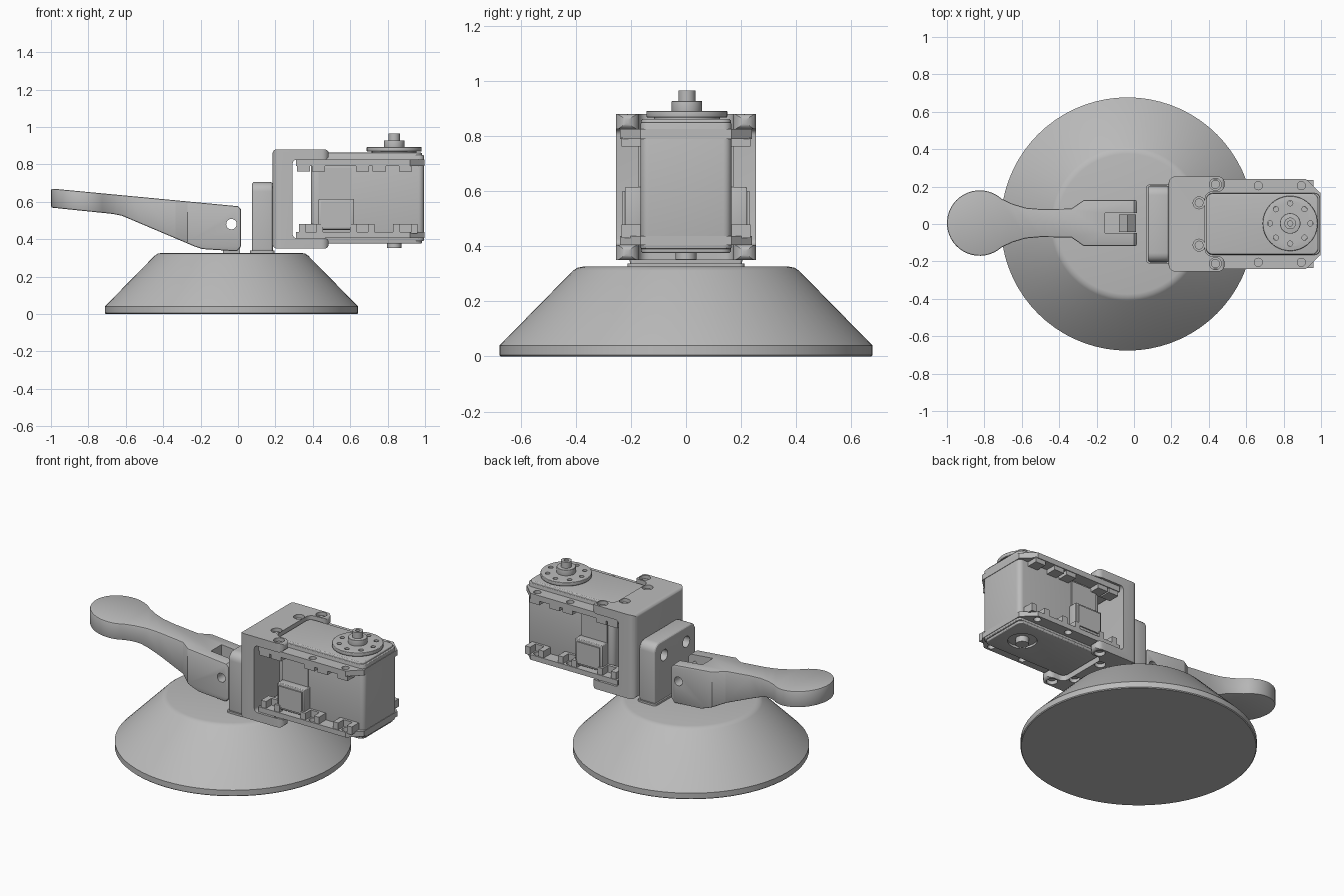
import bpy, bmesh, math
from mathutils import Vector

if "Cube" in bpy.data.objects:
    bpy.data.objects.remove(bpy.data.objects["Cube"], do_unlink=True)

COLOR = (0.5, 0.5, 0.5, 1)
grey = bpy.data.materials.new("plain grey")
grey.use_nodes = True
grey.diffuse_color = COLOR
grey.node_tree.nodes["Principled BSDF"].inputs["Base Color"].default_value = COLOR
AXES = {"x": lambda u, v, w: (w, u, v),
        "y": lambda u, v, w: (u, w, v),
        "z": lambda u, v, w: (u, v, w)}
parts = []


def bake(ob):
    """Apply all modifiers on an object."""
    dg = bpy.context.evaluated_depsgraph_get()
    ob.data = bpy.data.meshes.new_from_object(ob.evaluated_get(dg))
    ob.modifiers.clear()


def prism(name, pts, axis, lo, hi, corner=0, edge=0):
    """Extrude an outline; corner rounds the outline, edge softens every edge."""
    bm = bmesh.new()
    a = [bm.verts.new(AXES[axis](u, v, lo)) for u, v in pts]
    b = [bm.verts.new(AXES[axis](u, v, hi)) for u, v in pts]
    n = len(pts)
    bm.faces.new(a)
    bm.faces.new(b[::-1])
    for i in range(n):
        bm.faces.new((a[i], b[i], b[(i + 1) % n], a[(i + 1) % n]))
    if corner:
        sides = [bm.edges.get((p, q)) for p, q in zip(a, b)]
        bmesh.ops.bevel(bm, geom=sides, offset=corner, segments=5, profile=0.5,
                        affect="EDGES", clamp_overlap=True)
    bmesh.ops.recalc_face_normals(bm, faces=bm.faces)
    me = bpy.data.meshes.new(name)
    bm.to_mesh(me)
    bm.free()
    me.materials.append(grey)
    ob = bpy.data.objects.new(name, me)
    bpy.context.collection.objects.link(ob)
    if edge:
        m = ob.modifiers.new("soften", "BEVEL")
        m.width, m.segments, m.limit_method = edge, 3, "ANGLE"
        m.angle_limit = math.radians(40)
        bake(ob)
    parts.append(ob)
    return ob


def box(name, x, y, z, corner=0, edge=0, axis="z"):
    u, v, w = {"z": (x, y, z), "y": (x, z, y), "x": (y, z, x)}[axis]
    pts = [(u[0], v[0]), (u[1], v[0]), (u[1], v[1]), (u[0], v[1])]
    return prism(name, pts, axis, w[0], w[1], corner, edge)


def disc(name, u, v, r, lo, hi, axis="z", n=32, edge=0):
    pts = [(u + r * math.cos(math.tau * i / n), v + r * math.sin(math.tau * i / n))
           for i in range(n)]
    return prism(name, pts, axis, lo, hi, 0, edge)


def carve(ob, tool, mode="DIFFERENCE"):
    """Boolean a tool into an object, then discard the tool."""
    m = ob.modifiers.new("carve", "BOOLEAN")
    m.operation, m.solver, m.object = mode, "EXACT", tool
    bpy.context.view_layer.update()
    bake(ob)
    parts.remove(tool)
    bpy.data.objects.remove(tool, do_unlink=True)


def hole(ob, u, v, r, lo, hi, axis="z"):
    carve(ob, disc("hole_cutter", u, v, r, lo, hi, axis, 20))


# Suction pad, turned from a profile
bm = bmesh.new()
profile = [(0.672, 0), (0.677, 0.005), (0.677, 0.04), (0.41, 0.312), (0.395, 0.322), (0.375, 0.326)]
N = 72
rings = [[bm.verts.new((-0.035 + r * math.cos(math.tau * i / N), r * math.sin(math.tau * i / N), z))
          for i in range(N)] for r, z in profile]
for a, b in zip(rings, rings[1:]):
    for i in range(N):
        j = (i + 1) % N
        bm.faces.new((a[i], a[j], b[j], b[i]))
bm.faces.new(rings[0][::-1])
bm.faces.new(rings[-1])
me = bpy.data.meshes.new("suction_pad")
bm.to_mesh(me)
bm.free()
me.materials.append(grey)
pad = bpy.data.objects.new("suction_pad", me)
bpy.context.collection.objects.link(pad)
parts.append(pad)

# Lever: plan outline intersected with the side profile
head = [(-0.825 + 0.175 * math.cos(math.radians(a)), 0.005 + 0.175 * math.sin(math.radians(a)))
        for a in range(48, 313, 8)]
upper = [(0.015, 0.127), (-0.27, 0.127), (-0.335, 0.082), (-0.5, 0.08), (-0.58, 0.087), (-0.65, 0.108)]
lower = [(x, 0.01 - y) for x, y in reversed(upper)]
lever = prism("lever", upper + head + lower, "z", 0.2, 0.8)
side = [(-1.01, 0.671), (-0.96, 0.667), (0.0, 0.576), (0.015, 0.56), (0.015, 0.36), (-0.005, 0.335),
        (-0.19, 0.347), (-0.23, 0.36), (-0.62, 0.525), (-0.67, 0.535), (-1.01, 0.57)]
carve(lever, prism("side_cutter", side, "y", -0.3, 0.3), "INTERSECT")
m = lever.modifiers.new("soften", "BEVEL")
m.width, m.segments, m.limit_method, m.angle_limit = 0.008, 2, "ANGLE", math.radians(50)
bake(lever)
carve(lever, box("slot_cutter", (-0.155, 0.1), (-0.048, 0.058), (0.2, 0.8)))
hole(lever, -0.035, 0.48, 0.028, -0.3, 0.3, "y")

# Stud the lever pivots on
stud = prism("pivot_stud", [(-0.08, 0.31), (0.012, 0.31), (0.012, 0.50), (-0.034, 0.545), (-0.08, 0.50)],
             "y", -0.042, 0.052)
hole(stud, -0.035, 0.48, 0.028, -0.3, 0.3, "y")

# Upright mounting plate with two holes
plate = box("mounting_plate", (0.075, 0.186), (-0.205, 0.205), (0.3, 0.705), 0.05, 0.012, "x")
box("plate_foot", (0.065, 0.195), (-0.212, 0.212), (0.32, 0.338), 0.02)
for s in (-1, 1):
    hole(plate, s * 0.11, 0.61, 0.035, 0, 0.17, "x")

# C-shaped bracket: side profile intersected with a forked plan
c_shape = [(0.185, 0.35), (0.485, 0.35), (0.485, 0.405), (0.292, 0.405),
           (0.292, 0.825), (0.485, 0.825), (0.485, 0.88), (0.185, 0.88)]
bracket = prism("bracket", c_shape, "y", -0.255, 0.255, 0.022)
fork = [(0.185, -0.255), (0.485, -0.255), (0.485, -0.172), (0.38, -0.172),
        (0.38, 0.172), (0.485, 0.172), (0.485, 0.255), (0.185, 0.255)]
carve(bracket, prism("fork_cutter", fork, "z", 0.3, 0.95, 0.038), "INTERSECT")
# The web is kept solid by the open front of the fork; only the arms are drilled
for s in (-1, 1):
    for x, y in ((0.435, 0.212), (0.348, 0.113)):
        for z0, z1, b0, b1 in ((0.81, 0.9, 0.82, 0.862), (0.33, 0.42, 0.368, 0.41)):
            hole(bracket, x, s * y, 0.032, z0, z1)
            disc("bracket_screw", x, s * y, 0.024, b0, b1, n=12)

# Motor body with end caps
box("motor_body", (0.39, 0.995), (-0.165, 0.165), (0.39, 0.85), 0.03, 0.006)
box("motor_top_cap", (0.385, 0.985), (-0.163, 0.163), (0.81, 0.862), 0.035, 0.008)
bottom_cap = box("motor_bottom_cap", (0.385, 0.985), (-0.163, 0.163), (0.376, 0.42), 0.035, 0.008)
hole(bottom_cap, 0.835, 0, 0.085, 0.36, 0.39)

# Flanges with chamfered corners and through holes
outline = [(0.31, -0.24), (0.92, -0.24), (0.998, -0.165),
           (0.998, 0.165), (0.92, 0.24), (0.31, 0.24)]
for name, z0, z1 in (("top_flange", 0.79, 0.825), ("bottom_flange", 0.405, 0.437)):
    flange = prism(name, outline, "z", z0, z1)
    for s in (-1, 1):
        for x in (0.665, 0.895):
            hole(flange, x, s * 0.205, 0.022, 0.3, 0.9)

# Side details on both faces of the motor
for s in (-1, 1):
    def span(a, b):
        return tuple(sorted((s * a, s * b)))
    box("connector", (0.43, 0.62), span(0.16, 0.222), (0.45, 0.615), 0, 0.006)
    box("connector_rim", (0.445, 0.605), span(0.16, 0.23), (0.465, 0.6))
    box("side_panel", (0.43, 0.61), span(0.16, 0.173), (0.61, 0.78))
    for x in (0.35, 0.43, 0.665, 0.755, 0.895):
        box("top_tab", (x - 0.035, x + 0.035), span(0.16, 0.235), (0.762, 0.795))
    for x in (0.39, 0.665, 0.895):
        nut = box("nut_seat", (x - 0.065, x + 0.065), span(0.16, 0.235), (0.43, 0.48))
        carve(nut, box("notch_cutter", (x - 0.03, x + 0.03), span(0.18, 0.3), (0.42, 0.5)))

# Output horn, shaft and rear bearing
disc("horn_seat", 0.835, 0.003, 0.12, 0.855, 0.872)
horn = disc("output_horn", 0.835, 0.003, 0.147, 0.868, 0.892, n=48, edge=0.004)
for i in range(8):
    a = math.tau * i / 8
    hole(horn, 0.835 + 0.108 * math.cos(a), 0.003 + 0.108 * math.sin(a), 0.014, 0.85, 0.95)
disc("horn_hub", 0.835, 0.003, 0.055, 0.885, 0.928, edge=0.003)
tip = disc("shaft_tip", 0.835, 0.003, 0.031, 0.92, 0.966)
hole(tip, 0.835, 0.003, 0.014, 0.94, 1)
disc("rear_bearing", 0.835, 0, 0.038, 0.353, 0.4)

# Shading
bpy.ops.object.select_all(action="DESELECT")
for ob in parts:
    ob.select_set(True)
bpy.context.view_layer.objects.active = pad
bpy.ops.object.shade_smooth_by_angle(angle=math.radians(25))
